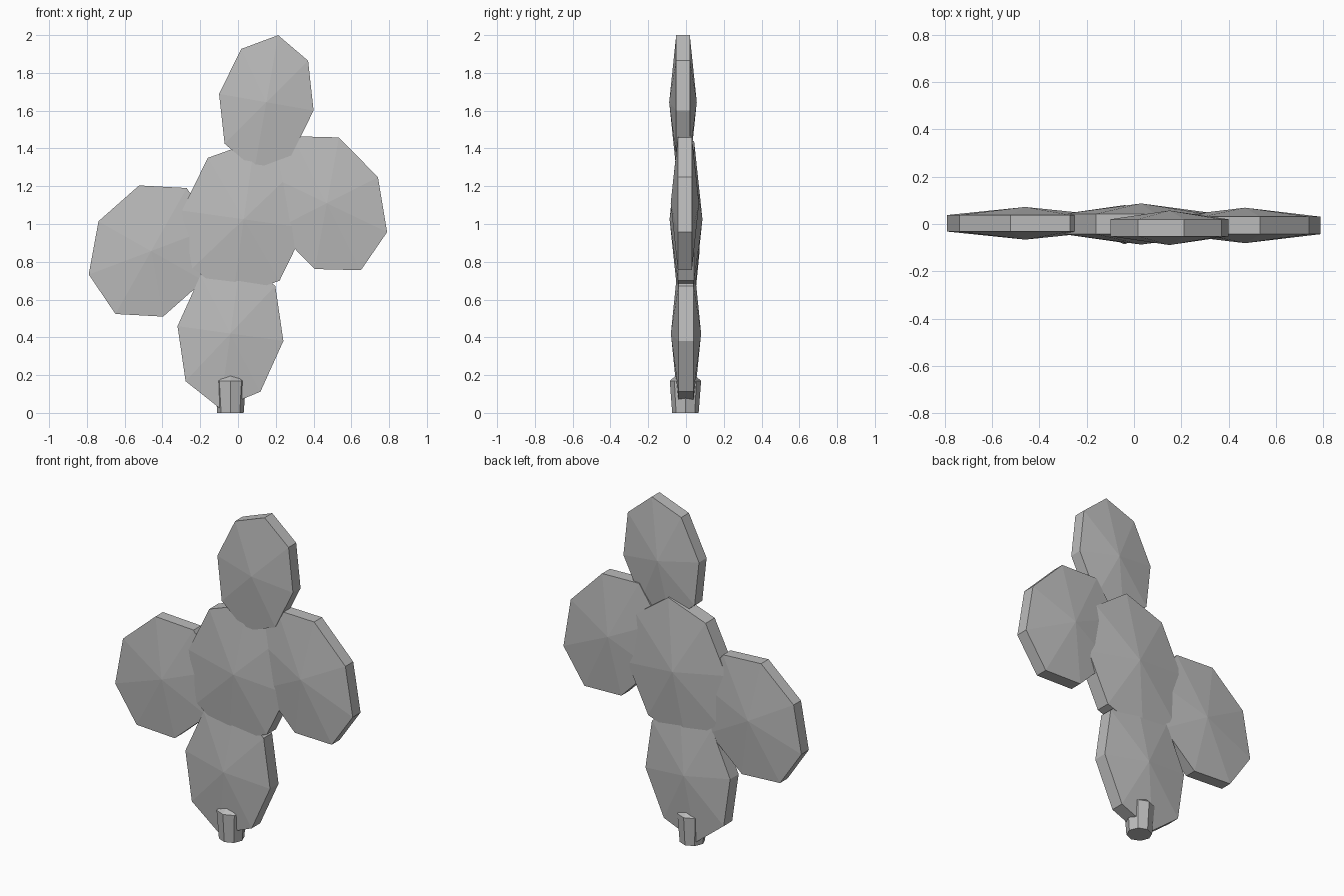
import bpy
import bmesh
from math import cos, sin, pi, radians

if "Cube" in bpy.data.objects:
    bpy.data.objects.remove(bpy.data.objects["Cube"], do_unlink=True)

SIDES = 8

# One plain grey
grey = bpy.data.materials.new("plain grey")
colour = (0.5, 0.5, 0.5, 1)
grey.diffuse_color = colour
grey.use_nodes = True
bsdf = next(n for n in grey.node_tree.nodes if n.type == 'BSDF_PRINCIPLED')
bsdf.inputs["Base Color"].default_value = colour


def spindle(name, low_tip, rings, high_tip):
    """Join rings of points in order and close each end with a fan to its tip."""
    bm = bmesh.new()
    loops = [[bm.verts.new(p) for p in ring] for ring in rings]
    tips = [bm.verts.new(low_tip), bm.verts.new(high_tip)]
    for i in range(SIDES):
        j = (i + 1) % SIDES
        for a, b in zip(loops, loops[1:]):
            bm.faces.new((a[i], a[j], b[j], b[i]))
        bm.faces.new((tips[0], loops[0][j], loops[0][i]))
        bm.faces.new((tips[1], loops[-1][i], loops[-1][j]))
    bmesh.ops.recalc_face_normals(bm, faces=bm.faces)
    mesh = bpy.data.meshes.new(name)
    bm.to_mesh(mesh)
    bm.free()
    mesh.materials.append(grey)
    obj = bpy.data.objects.new(name, mesh)
    bpy.context.collection.objects.link(obj)


def pad(name, centre, rx, rz, tilt, rim, bulge):
    """Oval eight-sided pad: straight rim, shallow point on front and back."""
    x, y, z = centre
    t = radians(tilt)

    def ring(depth):
        points = []
        for i in range(SIDES):
            a = 2 * pi * i / SIDES
            u, v = rx * cos(a), rz * sin(a)
            points.append((x + u * cos(t) - v * sin(t), y + depth,
                           z + u * sin(t) + v * cos(t)))
        return points

    spindle(name, (x, y - bulge, z), [ring(-rim), ring(rim)], (x, y + bulge, z))


# Pads
pad("lower_pad", (-0.04, 0, 0.42), 0.283, 0.40, -8, 0.04, 0.08)
pad("middle_pad", (0.03, 0, 1.025), 0.33, 0.418, -8, 0.043, 0.087)
pad("top_pad", (0.15, -0.016, 1.645), 0.254, 0.36, -10, 0.036, 0.073)
pad("right_pad", (-0.46, 0.003, 0.857), 0.32, 0.383, -29.5, 0.035, 0.069)
pad("left_pad", (0.47, -0.006, 1.11), 0.304, 0.398, 27, 0.037, 0.075)


# Stem flaring upward to a shallow peak inside the lower pad
def stem_ring(radius, z):
    return [(-0.04 + radius * cos(2 * pi * i / SIDES),
             -0.003 + radius * sin(2 * pi * i / SIDES), z) for i in range(SIDES)]


spindle("stem", (-0.04, -0.003, 0),
        [stem_ring(0.07, 0), stem_ring(0.083, 0.17)], (-0.04, -0.003, 0.24))
